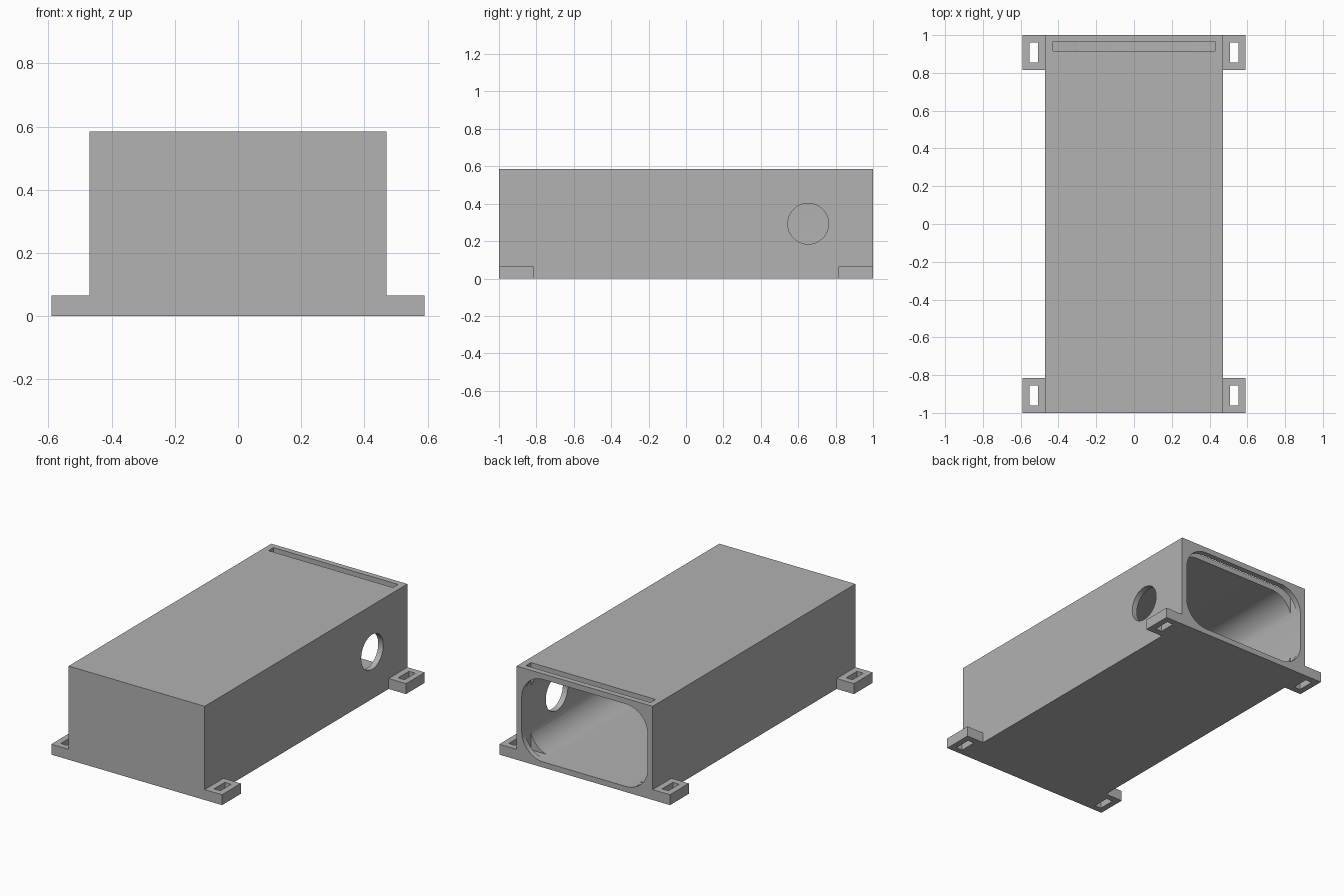
import bpy, bmesh, math
from mathutils import Matrix, Vector

if "Cube" in bpy.data.objects:
    bpy.data.objects.remove(bpy.data.objects["Cube"], do_unlink=True)

grey = bpy.data.materials.new("plain grey")
grey.use_nodes = True
grey.diffuse_color = (0.445, 0.445, 0.445, 1)
grey.node_tree.nodes["Principled BSDF"].inputs["Base Color"].default_value = grey.diffuse_color


def make_object(name, bm):
    bmesh.ops.recalc_face_normals(bm, faces=bm.faces)
    mesh = bpy.data.meshes.new(name)
    bm.to_mesh(mesh)
    bm.free()
    mesh.materials.append(grey)
    obj = bpy.data.objects.new(name, mesh)
    bpy.context.collection.objects.link(obj)
    return obj


def box(name, low, high):
    low, high = Vector(low), Vector(high)
    bm = bmesh.new()
    bmesh.ops.create_cube(bm, size=1, matrix=Matrix.Translation((low + high) / 2)
                          @ Matrix.Diagonal((*(high - low), 1)))
    return make_object(name, bm)


def combine(target, tool, operation):
    """Apply a boolean and remove the tool object."""
    tool.hide_render = True
    mod = target.modifiers.new(operation, 'BOOLEAN')
    mod.operation, mod.solver, mod.object = operation, 'EXACT', tool
    bpy.context.view_layer.objects.active = target
    bpy.ops.object.modifier_apply(modifier=mod.name)
    bpy.data.objects.remove(tool, do_unlink=True)


W, H, WALL = 0.47, 0.585, 0.035
TAB_W, TAB_H, TAB_L = 0.59, 0.065, 0.185

# Outer case
case = box("enclosure", (-W, -1, 0), (W, 1, H))

# Mounting tabs at both ends, each pair one strip under the case
for y in (-1, 1 - TAB_L):
    combine(case, box("mounting_tabs", (-TAB_W, y, 0), (TAB_W, y + TAB_L, TAB_H)), 'UNION')

# Rounded cavity, open at the back
radius = 0.15
cx, low_z, high_z = W - WALL - radius, WALL + radius, H - WALL - radius
bm = bmesh.new()
ring = []
for i, (x, z) in enumerate([(cx, high_z), (-cx, high_z), (-cx, low_z), (cx, low_z)]):
    for k in range(17):
        a = math.pi / 2 * (i + k / 16)
        ring.append(bm.verts.new((x + radius * math.cos(a), -1 + WALL, z + radius * math.sin(a))))
face = bm.faces.new(ring)
moved = bmesh.ops.extrude_face_region(bm, geom=[face])["geom"]
bmesh.ops.translate(bm, vec=(0, 2, 0), verts=[v for v in moved if isinstance(v, bmesh.types.BMVert)])
combine(case, make_object("cavity_cutter", bm), 'DIFFERENCE')

# Lid slot, dropped in from the top
combine(case, box("lid_slot_cutter", (-0.43, 0.915, 0.04), (0.43, 0.965, 0.7)), 'DIFFERENCE')

# Cable hole in the left wall
bm = bmesh.new()
bmesh.ops.create_cone(bm, cap_ends=True, segments=64, radius1=0.109, radius2=0.109, depth=0.2,
                      matrix=Matrix.Translation((W, 0.653, 0.293)) @ Matrix.Rotation(math.pi / 2, 4, 'Y'))
combine(case, make_object("cable_hole_cutter", bm), 'DIFFERENCE')

# Screw slots through the tabs
for sx in (-1, 1):
    for sy in (-1, 1):
        x, y = sx * 0.53, sy * 0.908
        combine(case, box("screw_slot_cutter", (x - 0.022, y - 0.053, -0.1),
                          (x + 0.022, y + 0.053, 0.2)), 'DIFFERENCE')

# Smooth the curved walls, keep the edges sharp
bpy.ops.object.select_all(action='DESELECT')
case.select_set(True)
bpy.context.view_layer.objects.active = case
bpy.ops.object.shade_smooth_by_angle(angle=math.radians(30))
